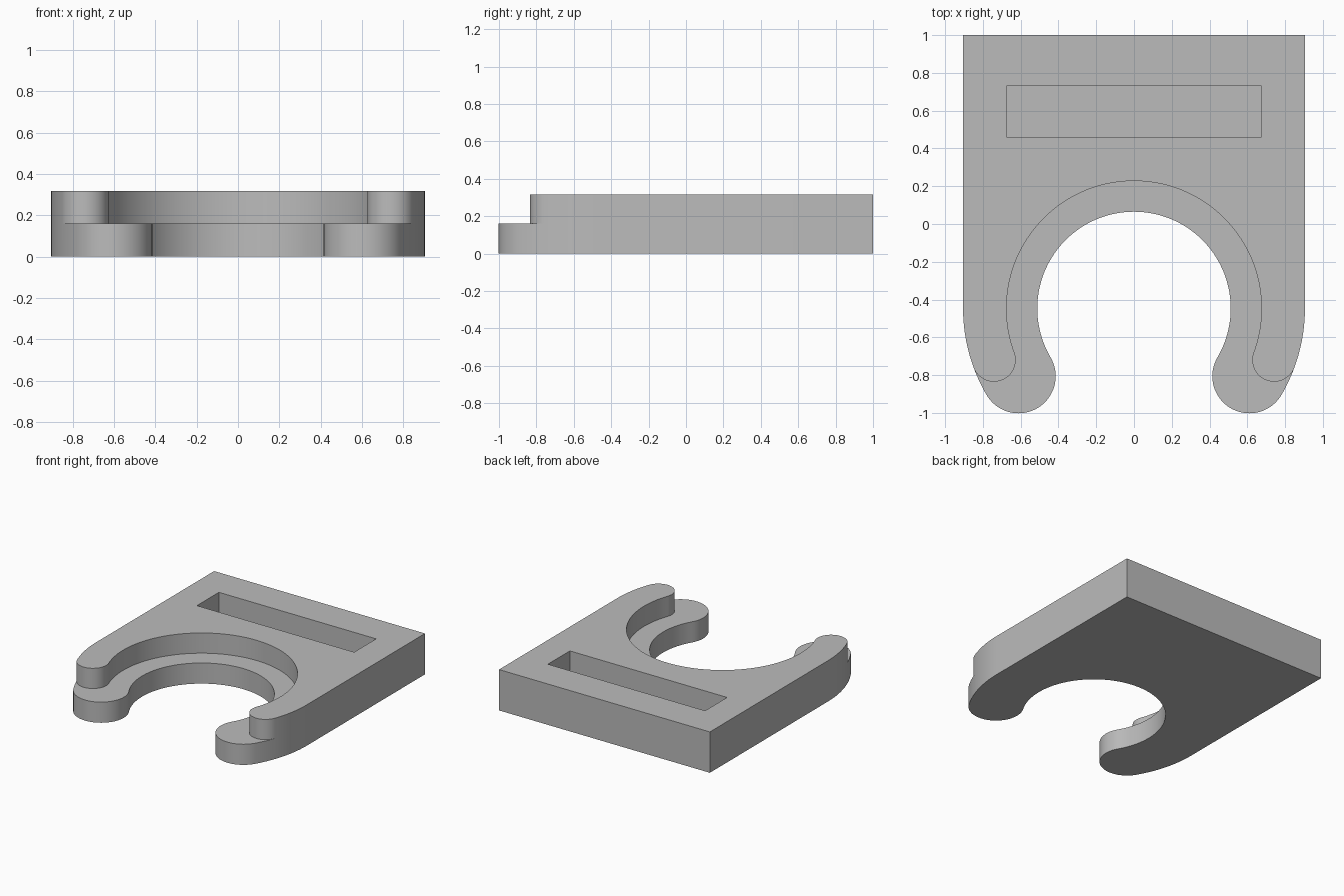
import bpy, bmesh
from math import radians, cos, sin

cube = bpy.data.objects.get("Cube")
if cube:
    bpy.data.objects.remove(cube, do_unlink=True)

HALF_WIDTH = 0.905      # also the radius of the rounded outer arms
HEIGHT = 0.317
STEP = 0.16             # height of the ledge and of the slot floor
CENTRE_Y = -0.447       # centre of the round opening

grey = bpy.data.materials.new("plain grey")
grey.use_nodes = True
grey.diffuse_color = (0.5, 0.5, 0.5, 1)
grey.node_tree.nodes["Principled BSDF"].inputs["Base Color"].default_value = grey.diffuse_color


def arc(cx, cy, r, start, end, steps):
    angles = [radians(start + (end - start) * i / steps) for i in range(steps + 1)]
    return [(cx + r * cos(a), cy + r * sin(a)) for a in angles]


def hook(radius, tilt):
    """Right half of the opening, ending in a round tip tangent to the outer arc."""
    middle = (radius + HALF_WIDTH) / 2
    tip_x = middle * cos(radians(tilt))
    tip_y = CENTRE_Y - middle * sin(radians(tilt))
    opening = arc(0, CENTRE_Y, radius, 90, -tilt, 48)
    tip = arc(tip_x, tip_y, (HALF_WIDTH - radius) / 2, 180 - tilt, 360 - tilt, 36)
    return opening + tip[1:]


def mirrored(half):
    return half + [(-x, y) for x, y in reversed(half) if abs(x) > 1e-6]


def prism(name, outline, bottom, top):
    bm = bmesh.new()
    face = bm.faces.new([bm.verts.new((x, y, bottom)) for x, y in outline])
    result = bmesh.ops.extrude_face_region(bm, geom=[face])
    moved = [v for v in result["geom"] if isinstance(v, bmesh.types.BMVert)]
    bmesh.ops.translate(bm, verts=moved, vec=(0, 0, top - bottom))
    bmesh.ops.recalc_face_normals(bm, faces=bm.faces)
    mesh = bpy.data.meshes.new(name)
    bm.to_mesh(mesh)
    bm.free()
    mesh.materials.append(grey)
    obj = bpy.data.objects.new(name, mesh)
    bpy.context.collection.objects.link(obj)
    return obj


def cut(target, cutter):
    cutter.hide_render = True
    mod = target.modifiers.new("cut", 'BOOLEAN')
    mod.operation = 'DIFFERENCE'
    mod.solver = 'EXACT'
    mod.object = cutter
    bpy.context.view_layer.objects.active = target
    bpy.ops.object.modifier_apply(modifier=mod.name)
    bpy.data.objects.remove(cutter, do_unlink=True)


# Plate with two rounded arms around the opening
tilt = 30.4
arm_side = arc(0, CENTRE_Y, HALF_WIDTH, -tilt, 0, 20)[1:]
plate = prism("forked_plate", mirrored(hook(0.512, tilt) + arm_side + [(HALF_WIDTH, 1)]), 0, HEIGHT)

# Wider recess that leaves a ledge around the opening
recess_tilt = 20.2
exit_point = (1.3 * cos(radians(recess_tilt)), CENTRE_Y - 1.3 * sin(radians(recess_tilt)))
recess_half = hook(0.675, recess_tilt) + [exit_point, (exit_point[0], -1.4)]
cut(plate, prism("recess_cutter", mirrored(recess_half), STEP, HEIGHT + 0.1))

# Blind slot near the back edge
cut(plate, prism("slot_cutter", mirrored([(0.675, 0.46), (0.675, 0.73)]), STEP, HEIGHT + 0.1))

# Smooth curved walls, sharp rims
bpy.ops.object.select_all(action='DESELECT')
plate.select_set(True)
bpy.context.view_layer.objects.active = plate
bpy.ops.object.shade_smooth_by_angle(angle=radians(30))
